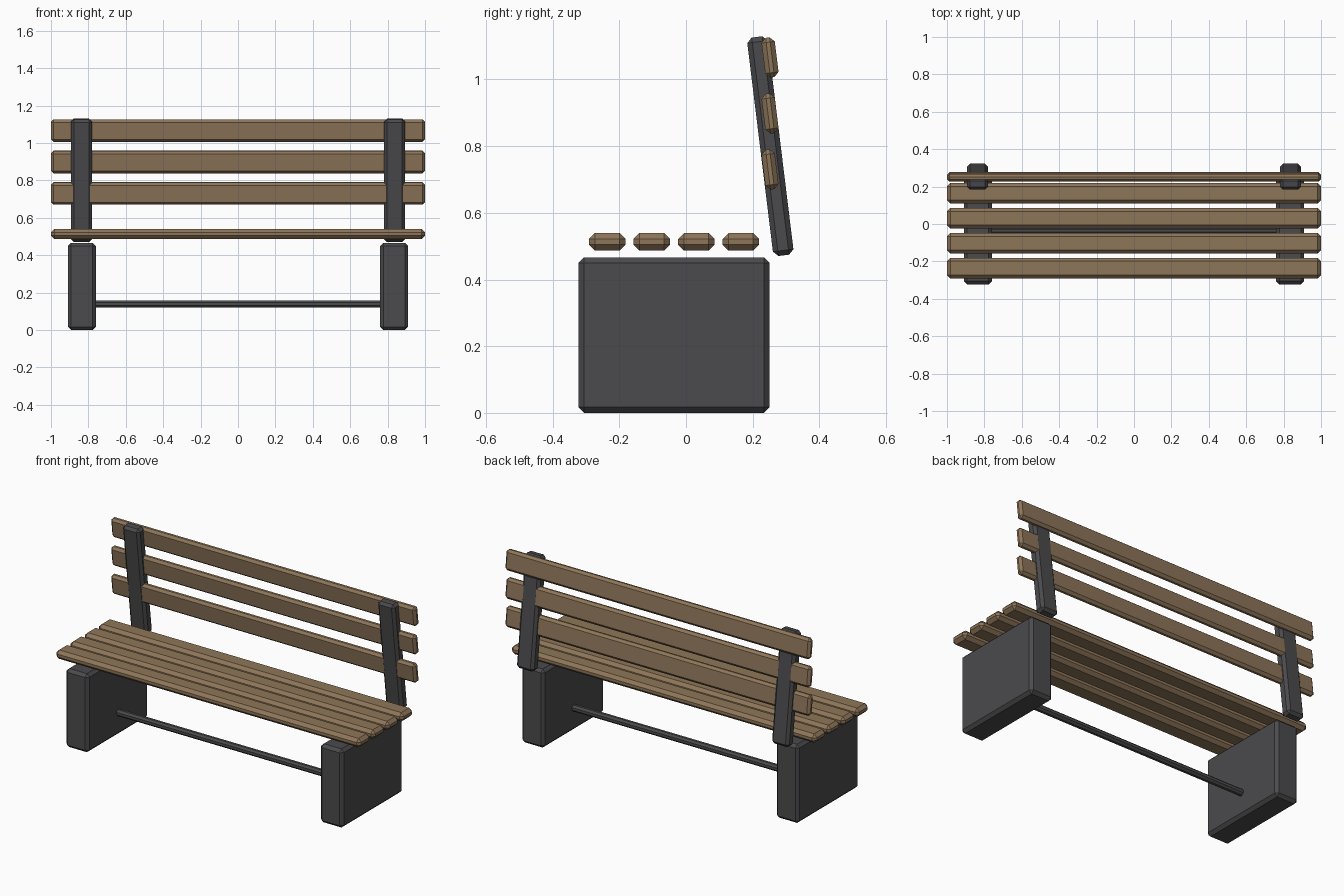
import bpy, bmesh, math

if "Cube" in bpy.data.objects:
    bpy.data.objects.remove(bpy.data.objects["Cube"])

LEAN = math.radians(7)


def material(name, rgb):
    m = bpy.data.materials.new(name)
    m.diffuse_color = (*rgb, 1)
    m.use_nodes = True
    m.node_tree.nodes["Principled BSDF"].inputs["Base Color"].default_value = m.diffuse_color
    return m


WOOD = material("wood", (0.27, 0.18, 0.10))
METAL = material("dark_metal", (0.07, 0.07, 0.075))


def chamfer_box(name, size, loc, bevel, mat, lean=0.0):
    """Flat-shaded box with a one-segment chamfer on every edge."""
    bm = bmesh.new()
    bmesh.ops.create_cube(bm, size=1)
    bmesh.ops.scale(bm, vec=size, verts=bm.verts)
    bmesh.ops.bevel(bm, geom=bm.edges[:], offset=bevel, segments=1,
                    profile=0.5, affect='EDGES')
    mesh = bpy.data.meshes.new(name)
    bm.to_mesh(mesh)
    bm.free()
    mesh.materials.append(mat)
    ob = bpy.data.objects.new(name, mesh)
    ob.location = loc
    ob.rotation_euler.x = lean
    bpy.context.collection.objects.link(ob)
    return ob


# End blocks and back posts, one pair per side
for side, sx in (("left", -1), ("right", 1)):
    chamfer_box(f"{side}_leg_block", (0.15, 0.574, 0.466),
                (sx * 0.835, -0.036, 0.233), 0.017, METAL)
    chamfer_box(f"{side}_back_post", (0.112, 0.062, 0.66),
                (sx * 0.837, 0.253, 0.80), 0.015, METAL, LEAN)

# Seat slats
for i in range(4):
    chamfer_box(f"seat_slat_{i + 1}", (2.0, 0.11, 0.053),
                (0, -0.236 + i * 0.1335, 0.513), 0.018, WOOD)

# Back slats, leaning with the posts
for i in range(3):
    chamfer_box(f"back_slat_{i + 1}", (2.0, 0.04, 0.12),
                (0, 0.252, 0.73 + i * 0.168), 0.014, WOOD, LEAN)

# Stretcher rod between the blocks
chamfer_box("stretcher_rod", (1.62, 0.037, 0.037), (0, -0.036, 0.138), 0.011, METAL)
